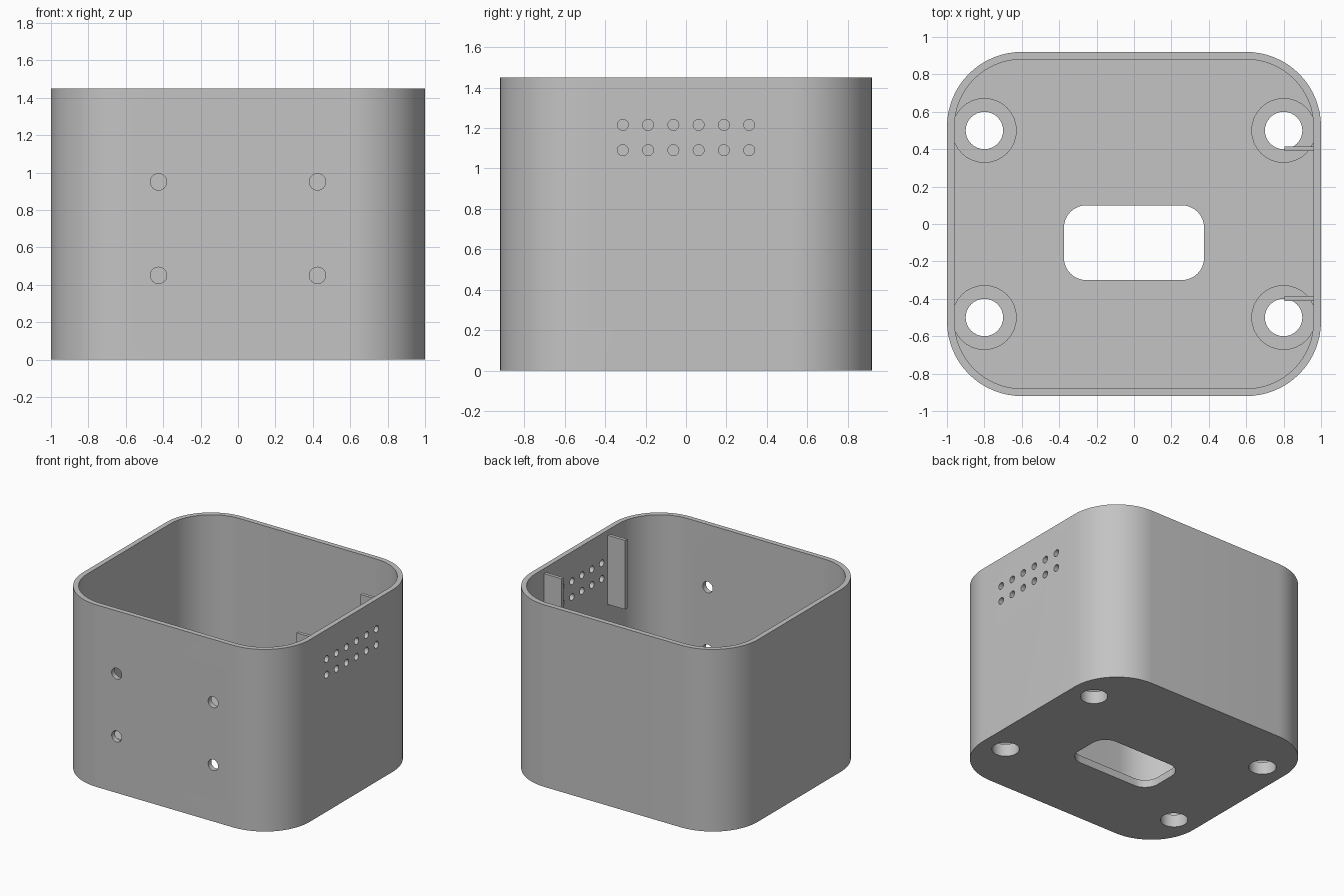
import bpy, bmesh
from math import cos, sin, pi, radians
from mathutils import Matrix

if "Cube" in bpy.data.objects:
    bpy.data.objects.remove(bpy.data.objects["Cube"])

HEIGHT, FLOOR, WALL, BOSS_TOP = 1.45, 0.06, 0.04, 0.10
HALF_X, HALF_Y, CORNER = 1.0, 0.92, 0.40

grey = bpy.data.materials.new("plain grey")
grey.use_nodes = True
grey.diffuse_color = (0.55, 0.55, 0.55, 1)
grey.node_tree.nodes["Principled BSDF"].inputs["Base Color"].default_value = grey.diffuse_color


def make_object(name, bm):
    bmesh.ops.recalc_face_normals(bm, faces=bm.faces)
    mesh = bpy.data.meshes.new(name)
    bm.to_mesh(mesh)
    bm.free()
    mesh.materials.append(grey)
    obj = bpy.data.objects.new(name, mesh)
    bpy.context.collection.objects.link(obj)
    return obj


def add_rounded_prism(bm, hx, hy, r, z0, z1, cy=0.0, steps=16):
    """Upright prism with a rounded rectangle outline."""
    outline = []
    for quarter, (sx, sy) in enumerate([(1, 1), (-1, 1), (-1, -1), (1, -1)]):
        for i in range(steps + 1):
            a = (quarter + i / steps) * pi / 2
            outline.append((sx * (hx - r) + r * cos(a), cy + sy * (hy - r) + r * sin(a)))
    low = [bm.verts.new((x, y, z0)) for x, y in outline]
    high = [bm.verts.new((x, y, z1)) for x, y in outline]
    bm.faces.new(low[::-1])
    bm.faces.new(high)
    for i in range(len(low)):
        j = (i + 1) % len(low)
        bm.faces.new((low[i], low[j], high[j], high[i]))


def add_cylinder(bm, centre, radius, depth, axis="Z", sides=32):
    turn = {"Z": Matrix(), "X": Matrix.Rotation(pi / 2, 4, "Y"),
            "Y": Matrix.Rotation(pi / 2, 4, "X")}[axis]
    bmesh.ops.create_cone(bm, cap_ends=True, segments=sides, radius1=radius, radius2=radius,
                          depth=depth, matrix=Matrix.Translation(centre) @ turn)


def cut(target, cutter):
    """Subtract the cutter from the target and remove the cutter."""
    cutter.hide_render = True
    mod = target.modifiers.new("cut", "BOOLEAN")
    mod.operation, mod.solver, mod.object = "DIFFERENCE", "EXACT", cutter
    bpy.ops.object.select_all(action="DESELECT")
    bpy.context.view_layer.objects.active = target
    target.select_set(True)
    bpy.ops.object.modifier_apply(modifier=mod.name)
    bpy.data.objects.remove(cutter)


def smooth(obj):
    bpy.ops.object.select_all(action="DESELECT")
    bpy.context.view_layer.objects.active = obj
    obj.select_set(True)
    bpy.ops.object.shade_smooth_by_angle(angle=radians(30))


mounts = [(sx * 0.8, sy * 0.5) for sx in (-1, 1) for sy in (-1, 1)]

# Open box shell with rounded corners
bm = bmesh.new()
add_rounded_prism(bm, HALF_X, HALF_Y, CORNER, 0, HEIGHT)
box = make_object("box_shell", bm)

bm = bmesh.new()
add_rounded_prism(bm, HALF_X - WALL, HALF_Y - WALL, CORNER - WALL, FLOOR, HEIGHT + 0.2)
cut(box, make_object("cavity_cutter", bm))

# Floor slot, floor holes, front screw holes and side vents
bm = bmesh.new()
add_rounded_prism(bm, 0.375, 0.2, 0.12, -0.1, 0.2, cy=-0.1, steps=8)
for x, y in mounts:
    add_cylinder(bm, (x, y, 0.05), 0.1, 0.3)
for x in (-0.425, 0.425):
    for z in (0.45, 0.95):
        add_cylinder(bm, (x, -HALF_Y, z), 0.044, 0.2, "Y")
for i in range(6):
    for z in (1.09, 1.215):
        add_cylinder(bm, (HALF_X, (i - 2.5) * 0.125, z), 0.027, 0.2, "X", 24)
cut(box, make_object("hole_cutter", bm))
smooth(box)

# Raised rings around the floor holes
for n, (x, y) in enumerate(mounts, 1):
    bm = bmesh.new()
    add_cylinder(bm, (x, y, (FLOOR + BOSS_TOP) / 2), 0.173, BOSS_TOP - FLOOR)
    ring = make_object(f"floor_ring_{n}", bm)
    bm = bmesh.new()
    add_cylinder(bm, (x, y, 0.05), 0.1, 0.3)
    cut(ring, make_object("ring_cutter", bm))
    smooth(ring)

# Upright guide rails on the vented wall
for name, y in (("front_rail", -0.398), ("back_rail", 0.402)):
    bm = bmesh.new()
    bmesh.ops.create_cube(bm, size=1, matrix=Matrix.Translation((0.8875, y, 1.135))
                          @ Matrix.Diagonal((0.165, 0.026, 0.55, 1)))
    make_object(name, bm)
